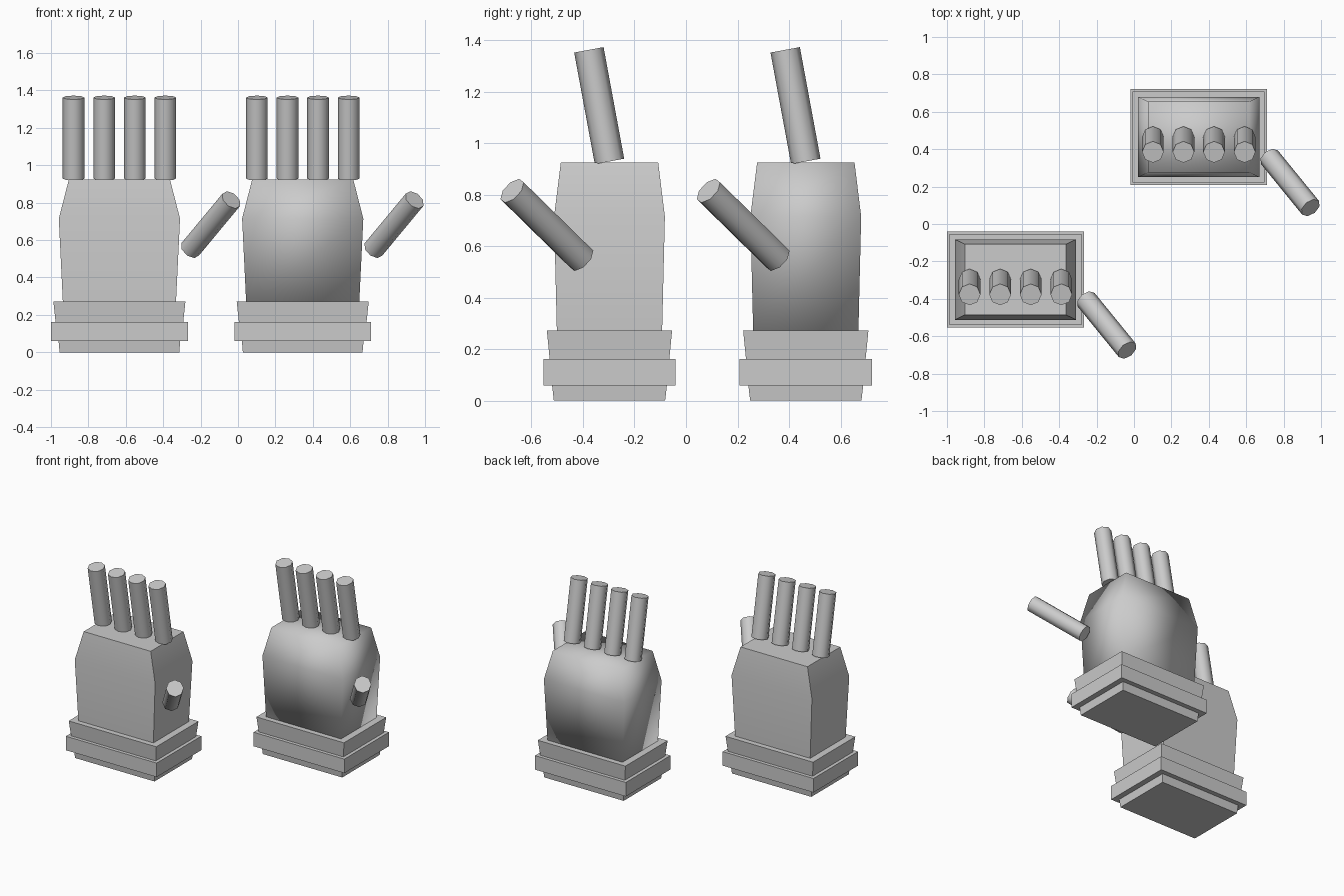
import bpy
import bmesh
import math
from mathutils import Vector

cube = bpy.data.objects.get("Cube")
if cube:
    bpy.data.objects.remove(cube, do_unlink=True)

GREY = (0.6, 0.6, 0.6, 1.0)
grey = bpy.data.materials.new("plain_grey")
grey.use_nodes = True
grey.diffuse_color = GREY
grey.node_tree.nodes["Principled BSDF"].inputs["Base Color"].default_value = GREY


def finish(name, bm, origin, angle):
    """Turn a bmesh into a smooth-shaded object with sharp edges above the angle."""
    bmesh.ops.recalc_face_normals(bm, faces=bm.faces)
    mesh = bpy.data.meshes.new(name)
    bm.to_mesh(mesh)
    bm.free()
    mesh.materials.append(grey)
    obj = bpy.data.objects.new(name, mesh)
    obj.location = origin
    bpy.context.collection.objects.link(obj)
    bpy.ops.object.select_all(action="DESELECT")
    obj.select_set(True)
    bpy.context.view_layer.objects.active = obj
    bpy.ops.object.shade_smooth_by_angle(angle=math.radians(angle))


def tapered_block(name, sections, origin, angle=30):
    """Stack rectangles given as (height, half width, half depth)."""
    bm = bmesh.new()
    rings = [[bm.verts.new((sx * w, sy * d, z))
              for sx, sy in ((-1, -1), (1, -1), (1, 1), (-1, 1))]
             for z, w, d in sections]
    for low, high in zip(rings, rings[1:]):
        for i in range(4):
            j = (i + 1) % 4
            bm.faces.new((low[i], low[j], high[j], high[i]))
    bm.faces.new(rings[0][::-1])
    bm.faces.new(rings[-1])
    finish(name, bm, origin, angle)


def rod(name, start, end, origin):
    """Eight-sided finger between two points."""
    start, end = Vector(start), Vector(end)
    axis = end - start
    bm = bmesh.new()
    bmesh.ops.create_cone(bm, cap_ends=True, segments=8, radius1=0.058,
                          radius2=0.058, depth=axis.length)
    turn = axis.to_track_quat("Z", "Y").to_matrix().to_4x4()
    bmesh.ops.transform(bm, matrix=turn, verts=bm.verts)
    bmesh.ops.translate(bm, vec=(start + end) / 2, verts=bm.verts)
    finish(name, bm, origin, 50)


def hand(side, origin, palm_angle):
    # Wrist: plug, band and flared cuff
    tapered_block(side + "_wrist_plug", [(0, 0.32, 0.216), (0.07, 0.326, 0.224)], origin)
    tapered_block(side + "_wrist_band", [(0.06, 0.366, 0.257), (0.162, 0.366, 0.257)], origin)
    tapered_block(side + "_cuff", [(0.16, 0.341, 0.232), (0.272, 0.353, 0.243)], origin)
    # Palm with narrowing shoulders
    tapered_block(side + "_palm", [(0.26, 0.302, 0.204), (0.715, 0.324, 0.215),
                                   (0.925, 0.27, 0.189)], origin, palm_angle)
    # Four fingers leaning forward
    for i in range(4):
        x = -0.245 + 0.1635 * i
        rod(f"{side}_finger_{i + 1}", (x, 0, 0.929), (x, -0.08, 1.362), origin)
    # Thumb reaching outward and forward
    rod(side + "_thumb", (0.378, -0.108, 0.55), (0.598, -0.378, 0.815), origin)


hand("right", (-0.634, -0.297, 0), 30)
hand("left", (0.346, 0.465, 0), 180)
